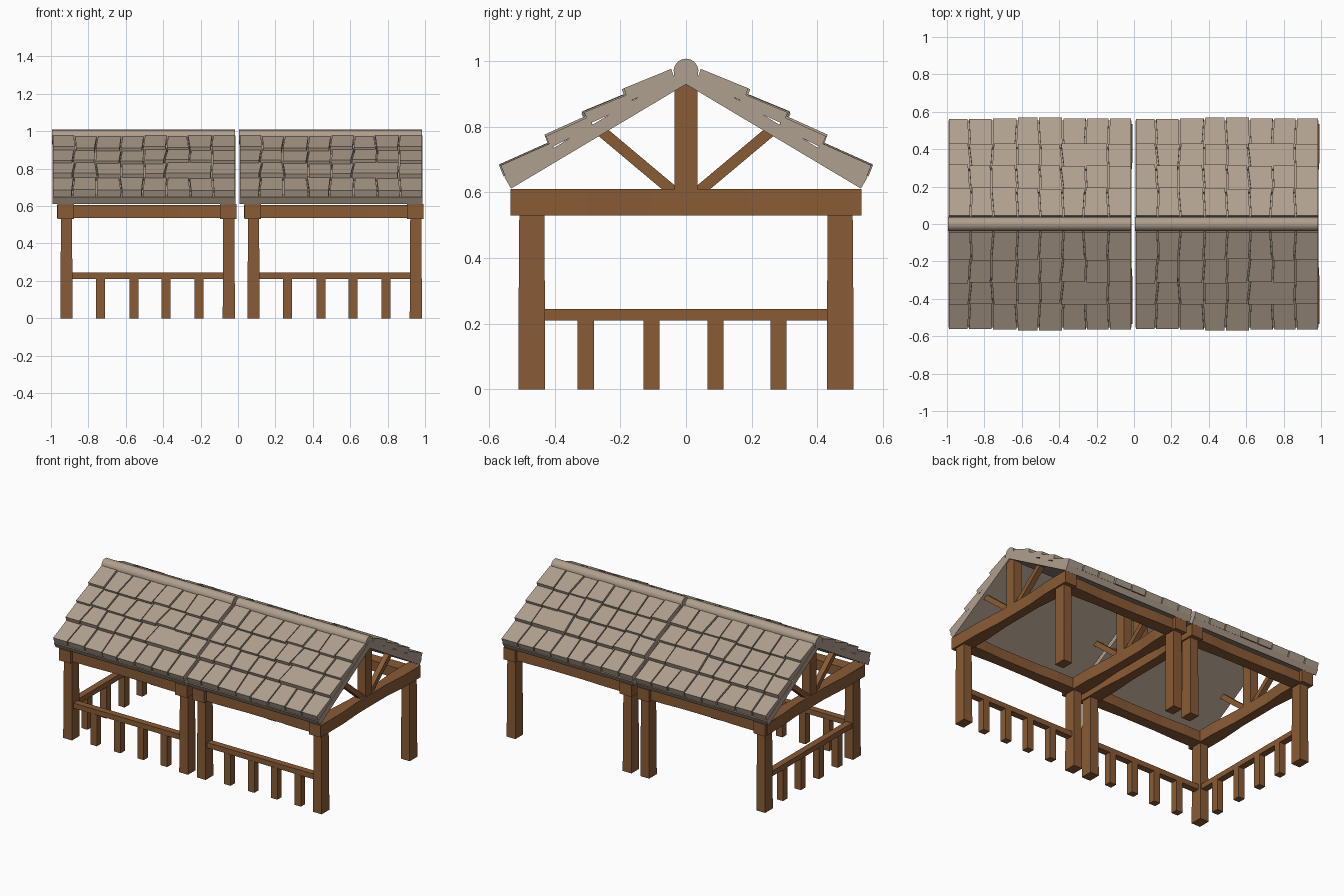
import bpy, bmesh, math, random
from mathutils import Vector

if "Cube" in bpy.data.objects:
    bpy.data.objects.remove(bpy.data.objects["Cube"])


def material(name, rgb):
    m = bpy.data.materials.new(name)
    m.diffuse_color = (*rgb, 1)
    m.use_nodes = True
    m.node_tree.nodes["Principled BSDF"].inputs["Base Color"].default_value = m.diffuse_color
    return m


WOOD = material("brown_wood", (0.25, 0.105, 0.036))
STONE = material("roof_stone", (0.43, 0.35, 0.272))


def finish(bm, name, mat):
    bmesh.ops.recalc_face_normals(bm, faces=bm.faces)
    me = bpy.data.meshes.new(name)
    bm.to_mesh(me)
    bm.free()
    me.materials.append(mat)
    ob = bpy.data.objects.new(name, me)
    bpy.context.collection.objects.link(ob)
    return ob


def loft(bm, rings):
    """Closed solid through a list of equal-length rings."""
    rs = [[bm.verts.new(p) for p in r] for r in rings]
    n = len(rs[0])
    for a, b in zip(rs, rs[1:]):
        for i in range(n):
            j = (i + 1) % n
            bm.faces.new((a[i], a[j], b[j], b[i]))
    bm.faces.new(rs[0])
    bm.faces.new(rs[-1])


def box(name, x0, x1, y0, y1, z0, z1):
    bm = bmesh.new()
    loft(bm, [[(x, y0, z0), (x, y1, z0), (x, y1, z1), (x, y0, z1)] for x in (x0, x1)])
    return finish(bm, name, WOOD)


def beam(name, a, b, half_w, z0, z1, narrow):
    """Hewn horizontal beam, thinner along its middle."""
    a, b = Vector(a), Vector(b)
    d = (b - a).normalized()
    side = Vector((-d.y, d.x, 0))
    rings = []
    for t, k in ((0, 1), (0.22, 1), (0.4, narrow), (0.68, narrow), (0.82, 1), (1, 1)):
        p = a.lerp(b, t)
        w = side * half_w * k
        rings.append([(p + s * w) + Vector((0, 0, z)) for s, z in
                      ((-1, z0), (1, z0), (1, z1), (-1, z1))])
    bm = bmesh.new()
    loft(bm, rings)
    return finish(bm, name, WOOD)


def post(name, x, y):
    bm = bmesh.new()
    loft(bm, [[(x + sx * w, y + sy * d, z) for sx, sy in ((-1, -1), (1, -1), (1, 1), (-1, 1))]
              for z, w, d in ((0, 0.033, 0.041), (0.27, 0.031, 0.040), (0.54, 0.030, 0.038))])
    return finish(bm, name, WOOD)


def strut(name, x, s):
    a, b = Vector((x, s * 0.035, 0.60)), Vector((x, s * 0.265, 0.793))
    d = (b - a).normalized()
    n = Vector((0, -d.z, d.y)) * 0.017
    u = Vector((0.018, 0, 0))
    bm = bmesh.new()
    loft(bm, [[p - u - n, p + u - n, p + u + n, p - u + n] for p in (a, b)])
    return finish(bm, name, WOOD)


# tile rows: top start (y, z) and top end (y, z)
ROWS = [(0.045, 0.974, 0.192, 0.914), (0.172, 0.905, 0.315, 0.846),
        (0.295, 0.835, 0.43, 0.774), (0.41, 0.755, 0.566, 0.685)]
COLUMNS = [0.004, 0.12, 0.24, 0.368, 0.492, 0.612, 0.735, 0.862, 0.986]


def roof_side(dx, s):
    # sloping deck under the tiles
    bm = bmesh.new()
    sec = [(0, 0.93), (0.533, 0.612), (0.553, 0.646), (0, 0.977)]
    loft(bm, [[(dx + x, s * y, z) for y, z in sec] for x in (0.006, 0.984)])
    finish(bm, "roof_deck", STONE)
    # individual tiles, same pattern on both slopes
    rng = random.Random(5)
    bm = bmesh.new()
    for r, (y0, z0, y1, z1) in enumerate(ROWS):
        up = [c + rng.uniform(-0.009, 0.009) for c in COLUMNS]
        lo = [c + rng.uniform(-0.009, 0.009) for c in COLUMNS]
        up[0] = lo[0] = COLUMNS[0]
        up[-1] = lo[-1] = COLUMNS[-1]
        i = 0
        while i < 8:
            wide = 2 if (r, i) == (2, 5) else 1
            j = i + wide
            g = 0.004
            e = rng.uniform(-0.005, 0.004)
            h = rng.uniform(-0.004, 0.003)
            sec = [(y0, z0 + h, 0), (y1 + e, z1 - e * 0.4 + h, 1),
                   (y1 + e - 0.014, z1 - 0.037, 1), (y0 - 0.012, z0 - 0.035, 0)]
            loft(bm, [[(dx + (lo if k else up)[c] + o, s * y, z) for y, z, k in sec]
                      for c, o in ((i, g), (j, -g))])
            i = j
    finish(bm, "roof_tiles", STONE)


def ridge_cap(dx):
    bm = bmesh.new()
    sec = [(0.038 * math.cos(a), 0.97 + 0.038 * math.sin(a))
           for a in [math.radians(-15 + 21 * i) for i in range(11)]]
    sec += [(-0.034, 0.945), (0, 0.93), (0.034, 0.945)]
    loft(bm, [[(dx + x, y, z) for y, z in sec] for x in (0.002, 0.98)])
    ob = finish(bm, "ridge_cap", STONE)
    bpy.context.view_layer.objects.active = ob
    ob.select_set(True)
    bpy.ops.object.shade_smooth_by_angle(angle=math.radians(35))
    ob.select_set(False)


# two identical bays side by side
for dx in (-1, 0):
    for y in (-0.47, 0.47):
        for x in (0.08, 0.948):
            post("corner_post", dx + x, y)
        beam("eave_beam", (dx + 0.03, y, 0), (dx + 0.985, y, 0), 0.043, 0.535, 0.605, 0.85)
    for x in (0.075, 0.945):
        beam("cross_beam", (dx + x, -0.535, 0), (dx + x, 0.535, 0), 0.044, 0.53, 0.61, 0.72)
        box("king_post", dx + x - 0.03, dx + x + 0.03, -0.035, 0.035, 0.6, 0.94)
        for s in (-1, 1):
            strut("roof_strut", dx + x, s)
    # front railing
    box("front_rail", dx + 0.105, dx + 0.925, -0.492, -0.448, 0.21, 0.245)
    for x in (0.262, 0.44, 0.613, 0.788):
        box("front_baluster", dx + x - 0.024, dx + x + 0.024, -0.493, -0.447, 0, 0.212)
    # roof
    for s in (-1, 1):
        roof_side(dx, s)
    ridge_cap(dx)

# railing on the left end only
box("end_rail", -0.942, -0.898, -0.43, 0.435, 0.21, 0.245)
for y in (-0.305, -0.105, 0.09, 0.282):
    box("end_baluster", -0.943, -0.897, y - 0.025, y + 0.025, 0, 0.212)

# centre the whole model on x
for ob in bpy.data.objects:
    ob.location.x += 0.003
